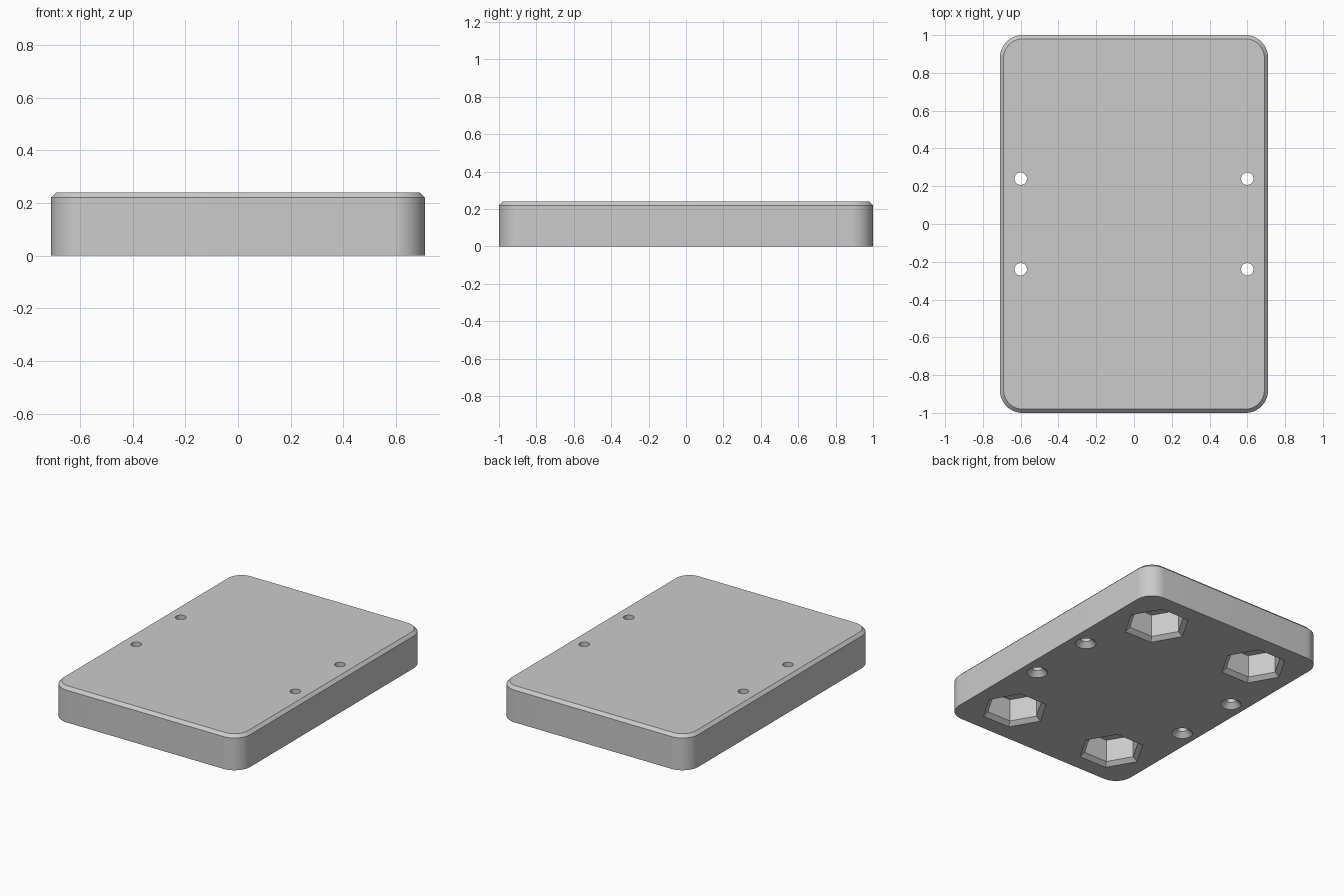
import bpy
import bmesh
from math import cos, sin, pi, radians

cube = bpy.data.objects.get("Cube")
if cube:
    bpy.data.objects.remove(cube, do_unlink=True)

HALF_X, HALF_Y, HEIGHT = 0.71, 1.0, 0.24
CORNER, CHAMFER = 0.12, 0.02

grey = bpy.data.materials.new("plain grey")
grey.use_nodes = True
colour = (0.6, 0.6, 0.6, 1)
grey.diffuse_color = colour
grey.node_tree.nodes["Principled BSDF"].inputs["Base Color"].default_value = colour


def loft(name, rings):
    """Closed solid skinned through rings of equal point count, bottom to top."""
    bm = bmesh.new()
    loops = [[bm.verts.new(p) for p in ring] for ring in rings]
    n = len(loops[0])
    for low, high in zip(loops, loops[1:]):
        for i in range(n):
            j = (i + 1) % n
            bm.faces.new((low[i], low[j], high[j], high[i]))
    bm.faces.new(loops[0][::-1])
    bm.faces.new(loops[-1])
    mesh = bpy.data.meshes.new(name)
    bm.to_mesh(mesh)
    bm.free()
    mesh.materials.append(grey)
    obj = bpy.data.objects.new(name, mesh)
    bpy.context.collection.objects.link(obj)
    return obj


def rounded_rect(inset, z, steps=14):
    """Rounded rectangle ring, drawn in from the outer wall by inset."""
    points = []
    for k, (sx, sy) in enumerate([(1, 1), (-1, 1), (-1, -1), (1, -1)]):
        for i in range(steps + 1):
            a = (k + i / steps) * pi / 2
            points.append((sx * (HALF_X - CORNER) + (CORNER - inset) * cos(a),
                           sy * (HALF_Y - CORNER) + (CORNER - inset) * sin(a), z))
    return points


def turned(name, x, y, sides, profile):
    """Cutter with regular rings from (radius, z) pairs."""
    rings = [[(x + r * cos(2 * pi * i / sides), y + r * sin(2 * pi * i / sides), z)
              for i in range(sides)] for r, z in profile]
    obj = loft(name, rings)
    obj.hide_render = True
    return obj


# Plate with rounded corners and a chamfered top rim
plate = loft("base_plate", [rounded_rect(0, 0),
                            rounded_rect(0, HEIGHT - CHAMFER),
                            rounded_rect(CHAMFER, HEIGHT)])

# Hexagonal pockets and countersunk through holes, opening underneath
cutters = []
for sx in (-1, 1):
    for sy in (-1, 1):
        cutters.append(turned("hex_pocket_cutter", sx * 0.4, sy * 0.7, 6,
                              [(0.225, -0.01), (0.18, 0.025), (0.18, 0.18)]))
        cutters.append(turned("screw_hole_cutter", sx * 0.6, sy * 0.24, 32,
                              [(0.076, -0.01), (0.033, 0.033), (0.033, 0.3)]))

bpy.ops.object.select_all(action="DESELECT")
bpy.context.view_layer.objects.active = plate
plate.select_set(True)
for cutter in cutters:
    mod = plate.modifiers.new("cut", "BOOLEAN")
    mod.operation = "DIFFERENCE"
    mod.solver = "EXACT"
    mod.object = cutter
    bpy.ops.object.modifier_apply(modifier=mod.name)
    bpy.data.objects.remove(cutter, do_unlink=True)

bpy.ops.object.shade_smooth_by_angle(angle=radians(30))
